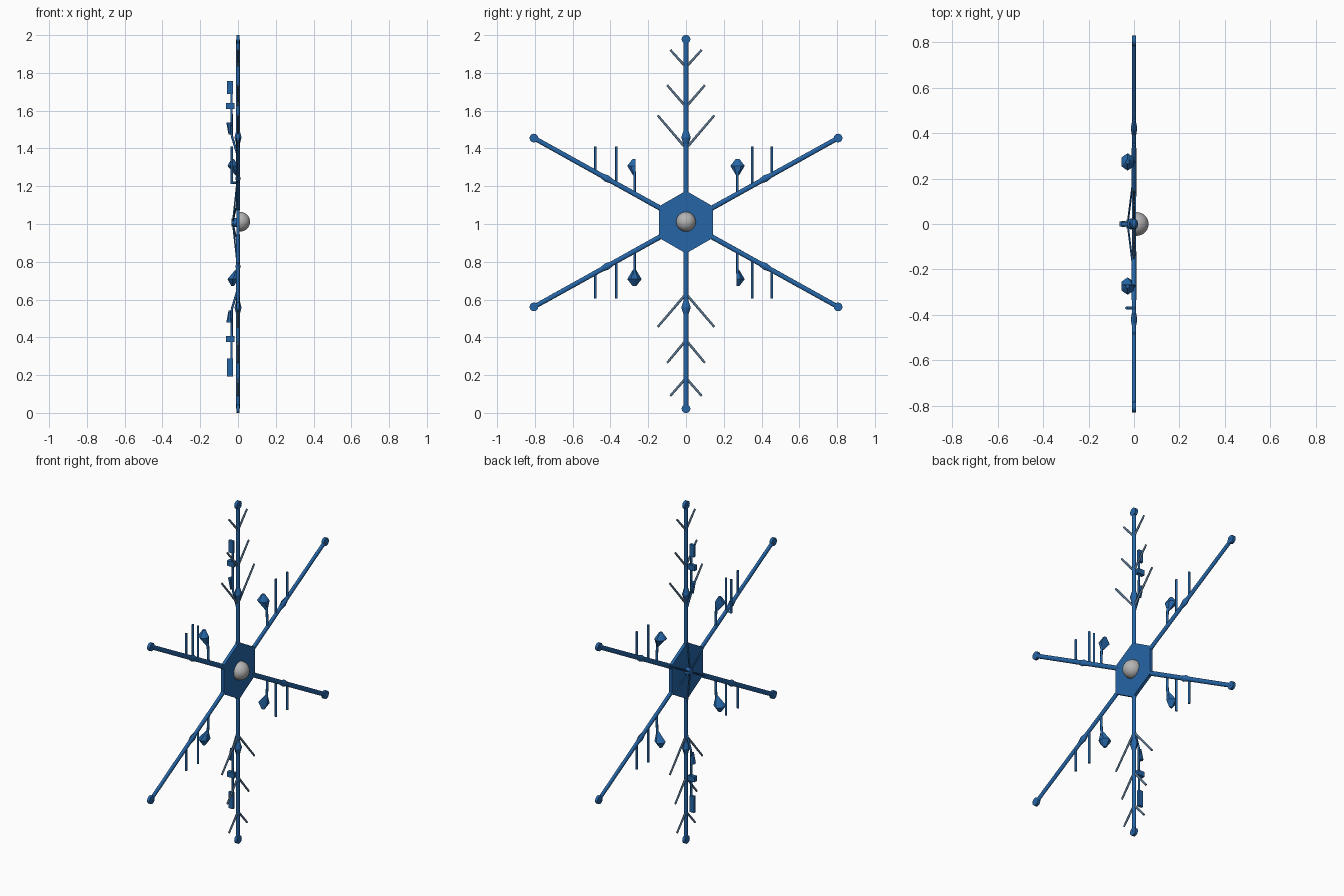
import bpy, bmesh, math
from mathutils import Vector, Matrix

if "Cube" in bpy.data.objects:
    bpy.data.objects.remove(bpy.data.objects["Cube"])


def material(name, rgb):
    m = bpy.data.materials.new(name)
    m.diffuse_color = (*rgb, 1)
    m.use_nodes = True
    m.node_tree.nodes["Principled BSDF"].inputs["Base Color"].default_value = m.diffuse_color
    return m


BLUE = material("ice_blue", (0.019, 0.133, 0.39))
SLATE = material("slate_blue", (0.10, 0.18, 0.28))
GREY = material("pearl_grey", (0.46, 0.46, 0.46))
C = 1.008  # height of the centre


def finish(bm, name, mat=BLUE):
    bmesh.ops.recalc_face_normals(bm, faces=bm.faces)
    me = bpy.data.meshes.new(name)
    bm.to_mesh(me)
    bm.free()
    me.materials.append(mat)
    me.shade_smooth()
    me.set_sharp_from_angle(angle=math.radians(50))
    ob = bpy.data.objects.new(name, me)
    bpy.context.collection.objects.link(ob)
    return ob


def rod(bm, a, b, r1, r2=None, seg=8):
    a, b = Vector(a), Vector(b)
    d = b - a
    mat = Matrix.Translation((a + b) / 2) @ d.to_track_quat('Z', 'Y').to_matrix().to_4x4()
    bmesh.ops.create_cone(bm, cap_ends=True, segments=seg, radius1=r1,
                          radius2=r1 if r2 is None else r2, depth=d.length, matrix=mat)


def box(bm, loc, size):
    bmesh.ops.create_cube(bm, size=1, matrix=Matrix.Translation(loc) @ Matrix.Diagonal((*size, 1)))


# hexagonal centre plate, a point at top and bottom
bm = bmesh.new()
bmesh.ops.create_cone(bm, cap_ends=True, segments=6, radius1=0.166, radius2=0.166, depth=0.018,
                      matrix=Matrix.Translation((0, 0, 1.01)) @ Matrix.Rotation(math.pi / 2, 4, 'Y')
                      @ Matrix.Rotation(math.pi / 6, 4, 'Z'))
finish(bm, "centre_plate")

# round pearl, cut flat where it meets the plate
bm = bmesh.new()
bmesh.ops.create_uvsphere(bm, u_segments=32, v_segments=16, radius=0.052,
                          matrix=Matrix.Translation((0.012, 0, 1.012)))
bmesh.ops.bisect_plane(bm, geom=bm.verts[:] + bm.edges[:] + bm.faces[:],
                       plane_co=(0, 0, 0), plane_no=(-1, 0, 0), clear_outer=True)
finish(bm, "centre_pearl", GREY)

# six arms with round tips and a small swelling
tips = [(0, 1.978), (0, 0.022)] + [(sy * 0.805, C + sz * 0.447) for sy in (1, -1) for sz in (1, -1)]
for y, z in tips:
    bm = bmesh.new()
    c, t = Vector((0, 0, C)), Vector((0, y, z))
    d = (t - c).normalized()
    rod(bm, c + d * 0.14, t, 0.0135, 0.0125, 12)
    rod(bm, t - Vector((0.011, 0, 0)), t + Vector((0.011, 0, 0)), 0.023, seg=20)
    node = c + d * (0.48 if y else 0.45)
    r = 0.019 if y else 0.025
    rod(bm, node - d * 0.045, node, 0.01, r)
    rod(bm, node, node + d * 0.045, r, 0.01)
    bmesh.ops.scale(bm, vec=(0.75, 1, 1), verts=bm.verts)
    finish(bm, "arm")

# V-shaped twigs on the upright arms: (root height, tip height, tip offset)
twigs = {1: ((1.4, 1.575, 0.15), (1.62, 1.735, 0.1), (1.83, 1.922, 0.083)),
         -1: ((0.63, 0.455, 0.15), (0.385, 0.265, 0.1), (0.185, 0.09, 0.083))}
for s in (1, -1):
    bm = bmesh.new()
    for z0, z1, dy in twigs[s]:
        for sy in (1, -1):
            rod(bm, (0, 0, z0), (0, sy * dy, z1), 0.007, 0.006)
    bmesh.ops.scale(bm, vec=(0.8, 1, 1), verts=bm.verts)
    finish(bm, "upright_twigs", SLATE)

    # rear stem carrying small buds
    bm = bmesh.new()
    end = 0.75 if s > 0 else 0.815
    pts = [(0, 0, C + s * 0.35), (-0.033, 0, C + s * 0.46), (-0.035, 0, C + s * end)]
    for a, b in zip(pts, pts[1:]):
        rod(bm, a, b, 0.006)
    h = 0.07 if s > 0 else 0.095
    box(bm, (-0.042, 0, C + s * (end - h / 2)), (0.03, 0.016, h))
    box(bm, (-0.041, 0, C + s * 0.617), (0.044, 0.024, 0.03))
    rod(bm, (-0.044, 0, C + s * 0.465), (-0.046, 0, C + s * 0.53), 0.006, 0.016, 6)
    finish(bm, "rear_stem")

# twigs and leaf buds on the slanting arms
for sy in (1, -1):
    for sz in (1, -1):
        bm = bmesh.new()
        k = 1 if sy > 0 else 1.055
        stems = [(0.35 * k, 0), (0.455 * k, 0)]
        if sy < 0 < sz:
            stems.append((0.35 * k, -0.033))
        for y, x in stems:
            z0 = y * 0.555
            rod(bm, (x, sy * y, C + sz * z0), (x, sy * y, C + sz * 0.402), 0.0065)
            if x:
                rod(bm, (0, sy * y, C + sz * (z0 + 0.005)), (x, sy * y, C + sz * (z0 + 0.005)), 0.006)
        rod(bm, (0, sy * 0.272, C + sz * 0.15), (-0.005, sy * 0.272, C + sz * 0.27), 0.007)
        finish(bm, "slanted_twigs")

        # kite-shaped bud; two of them are half buds
        bm = bmesh.new()
        for r1, r2, h0, h1 in ((0.008, 0.038, -0.05, 0), (0.038, 0.01, 0, 0.036)):
            rod(bm, (0, 0, sz * h0), (0, 0, sz * h1), r1, r2, 6)
        if sy * sz < 0:
            for v in bm.verts:
                if v.co.y * sy < -0.006:
                    v.co.y = -0.006 * sy
        for v in bm.verts:  # lean the narrow end onto its stem
            v.co.x *= 0.85
            if v.co.z * sz < -0.03:
                v.co.x += 0.02
        bmesh.ops.translate(bm, vec=(-0.028, sy * 0.273, C + sz * 0.3), verts=bm.verts)
        finish(bm, "leaf_bud")

# rear knot with thin wires running onto the arms
bm = bmesh.new()
rod(bm, (-0.034, 0, C), (-0.004, 0, C), 0.02, 0.026, 8)
for y, z in tips:
    d = (Vector((0, y, z)) - Vector((0, 0, C))).normalized()
    rod(bm, (-0.028, 0, C), Vector((-0.004, 0, C)) + d * 0.22, 0.004)
finish(bm, "rear_knot")
